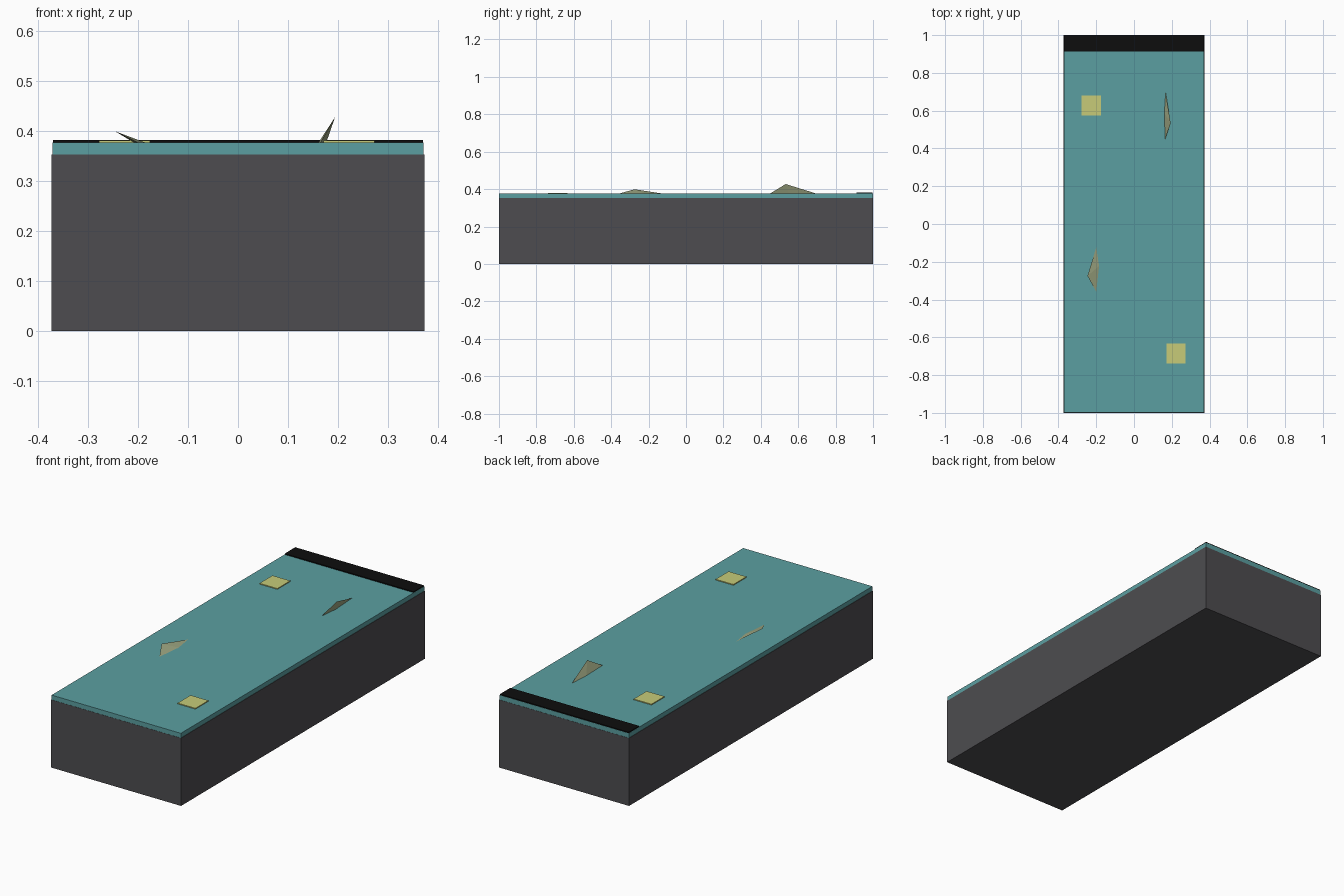
import bpy, bmesh

if "Cube" in bpy.data.objects:
    bpy.data.objects.remove(bpy.data.objects["Cube"])


def material(name, r, g, b):
    m = bpy.data.materials.new(name)
    m.diffuse_color = (r, g, b, 1)
    m.use_nodes = True
    m.node_tree.nodes["Principled BSDF"].inputs["Base Color"].default_value = m.diffuse_color
    return m


charcoal = material("charcoal", 0.075, 0.073, 0.08)
teal = material("teal", 0.105, 0.347, 0.356)
black = material("black", 0.004, 0.004, 0.004)
yellow = material("pale yellow", 0.57, 0.60, 0.19)
olive = material("grey olive", 0.34, 0.38, 0.22)


def make(name, verts, faces, mat):
    mesh = bpy.data.meshes.new(name)
    mesh.from_pydata(verts, [], faces)
    bm = bmesh.new()
    bm.from_mesh(mesh)
    bmesh.ops.recalc_face_normals(bm, faces=bm.faces)
    bm.to_mesh(mesh)
    bm.free()
    mesh.materials.append(mat)
    obj = bpy.data.objects.new(name, mesh)
    bpy.context.collection.objects.link(obj)


def box(name, x, y, z, mat):
    verts = [(a, b, c) for a in x for b in y for c in z]
    faces = [(0, 1, 3, 2), (4, 6, 7, 5), (0, 4, 5, 1),
             (2, 3, 7, 6), (0, 2, 6, 4), (1, 5, 7, 3)]
    make(name, verts, faces, mat)


def shard(name, base, tip):
    # leaning pyramid on a thin diamond footprint
    verts = [(x, y, TOP - 0.001) for x, y in base] + [tip]
    faces = [(0, 1, 2, 3)] + [(i, (i + 1) % 4, 4) for i in range(4)]
    make(name, verts, faces, olive)


TOP = 0.376

# Block, surface layer and end strip
box("base_block", (-0.373, 0.373), (-1, 1), (0, 0.352), charcoal)
box("surface_layer", (-0.371, 0.371), (-0.999, 0.999), (0.352, TOP), teal)
box("end_strip", (-0.37, 0.37), (0.912, 0.998), (TOP, 0.381), black)

# Square plates
for name, x, y in (("back_plate", -0.227, 0.627), ("front_plate", 0.222, -0.686)):
    box(name, (x - 0.051, x + 0.051), (y - 0.053, y + 0.053), (TOP, 0.3805), yellow)

# Leaning shards
shard("right_shard", [(0.167, 0.70), (0.160, 0.59), (0.164, 0.447), (0.176, 0.55)],
      (0.194, 0.533, 0.427))
shard("left_shard", [(-0.198, -0.117), (-0.206, -0.24), (-0.198, -0.362), (-0.182, -0.22)],
      (-0.246, -0.275, 0.399))
